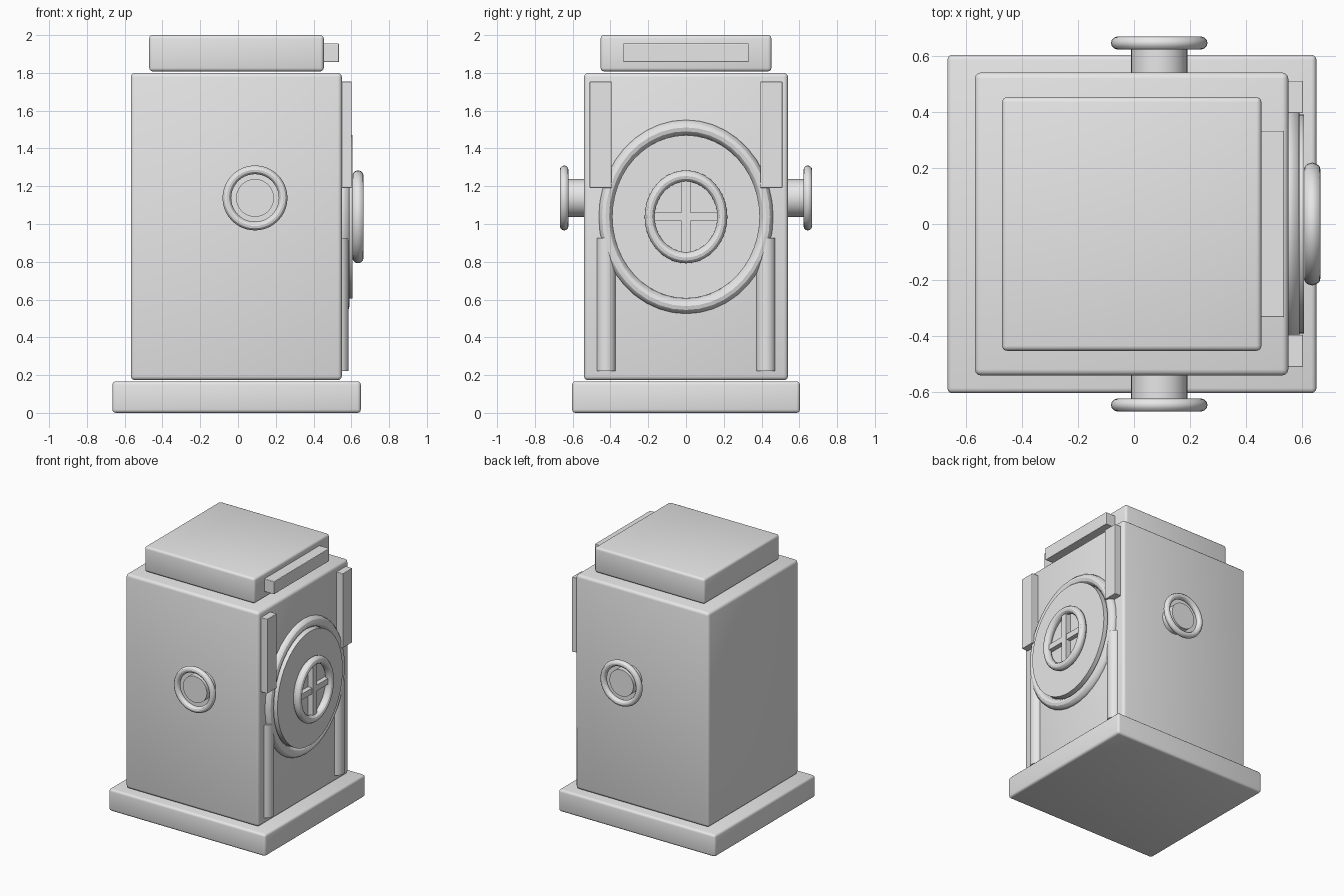
import bpy
from math import pi

if "Cube" in bpy.data.objects:
    bpy.data.objects.remove(bpy.data.objects["Cube"], do_unlink=True)

grey = bpy.data.materials.new("light grey")
grey.use_nodes = True
grey.diffuse_color = (0.8, 0.8, 0.8, 1)
grey.node_tree.nodes["Principled BSDF"].inputs["Base Color"].default_value = grey.diffuse_color

ALONG_X = (0, pi / 2, 0)
ALONG_Y = (pi / 2, 0, 0)


def finish(name, bevel=0, smooth=True):
    """Name, colour, bevel and shade the active object."""
    ob = bpy.context.object
    ob.name = name
    ob.data.materials.append(grey)
    bpy.ops.object.transform_apply(location=False, rotation=True, scale=True)
    if bevel:
        mod = ob.modifiers.new("soft edges", "BEVEL")
        mod.width = bevel
        mod.segments = 3
        mod.limit_method = "ANGLE"
    if smooth and bevel:
        bpy.ops.object.shade_smooth()
    elif smooth:
        bpy.ops.object.shade_smooth_by_angle()
    return ob


def box(name, xs, ys, zs, bevel=0.0, smooth=True):
    spans = (xs, ys, zs)
    bpy.ops.mesh.primitive_cube_add(size=1, location=[sum(s) / 2 for s in spans])
    bpy.context.object.scale = [s[1] - s[0] for s in spans]
    return finish(name, bevel, smooth)


def cylinder(name, centre, radius, depth, turn=(0, 0, 0), squash=1.0):
    bpy.ops.mesh.primitive_cylinder_add(vertices=48, radius=radius, depth=depth,
                                        location=centre, rotation=turn)
    bpy.context.object.scale.y = squash
    return finish(name)


def ring(name, centre, major, minor, turn, squash=1.0):
    bpy.ops.mesh.primitive_torus_add(major_segments=40, minor_segments=12,
                                     major_radius=major, minor_radius=minor,
                                     location=centre, rotation=turn)
    bpy.context.object.scale.y = squash
    return finish(name)


# Stacked blocks
box("base_slab", (-0.665, 0.65), (-0.603, 0.603), (0, 0.167), 0.018)
box("body", (-0.567, 0.55), (-0.54, 0.54), (0.173, 1.8), 0.022)
box("top_cap", (-0.47, 0.454), (-0.452, 0.452), (1.808, 2.0), 0.018)
box("cap_plate", (0.44, 0.535), (-0.332, 0.332), (1.858, 1.955), 0.004, False)

# Oval door with its surround
DOOR_Z = 1.038
ring("door_surround", (0.55, 0, DOOR_Z), 0.473, 0.04, ALONG_X, 0.9)
cylinder("door_disc", (0.57, 0, DOOR_Z), 0.432, 0.07, ALONG_X, 0.905)

# Hand wheel with crossed spokes
ring("wheel_rim", (0.635, 0, DOOR_Z), 0.216, 0.03, ALONG_X, 0.89)
box("wheel_spoke_upright", (0.6, 0.645), (-0.025, 0.025), (DOOR_Z - 0.2, DOOR_Z + 0.2))
box("wheel_spoke_level", (0.6, 0.64), (-0.185, 0.185), (DOOR_Z - 0.022, DOOR_Z + 0.022))

# Paired parts on both sides
for side, s in (("left", 1), ("right", -1)):
    box("upper_plate_" + side, (0.54, 0.602), sorted((s * 0.395, s * 0.51)),
        (1.19, 1.755), 0.004, False)
    cylinder("lower_post_" + side, (0.534, s * 0.423, 0.573), 0.052, 0.705)
    cylinder("side_stem_" + side, (0.09, s * 0.58, 1.138), 0.1, 0.13, ALONG_Y)
    ring("side_stem_ring_" + side, (0.09, s * 0.645, 1.138), 0.149, 0.023, ALONG_Y)
